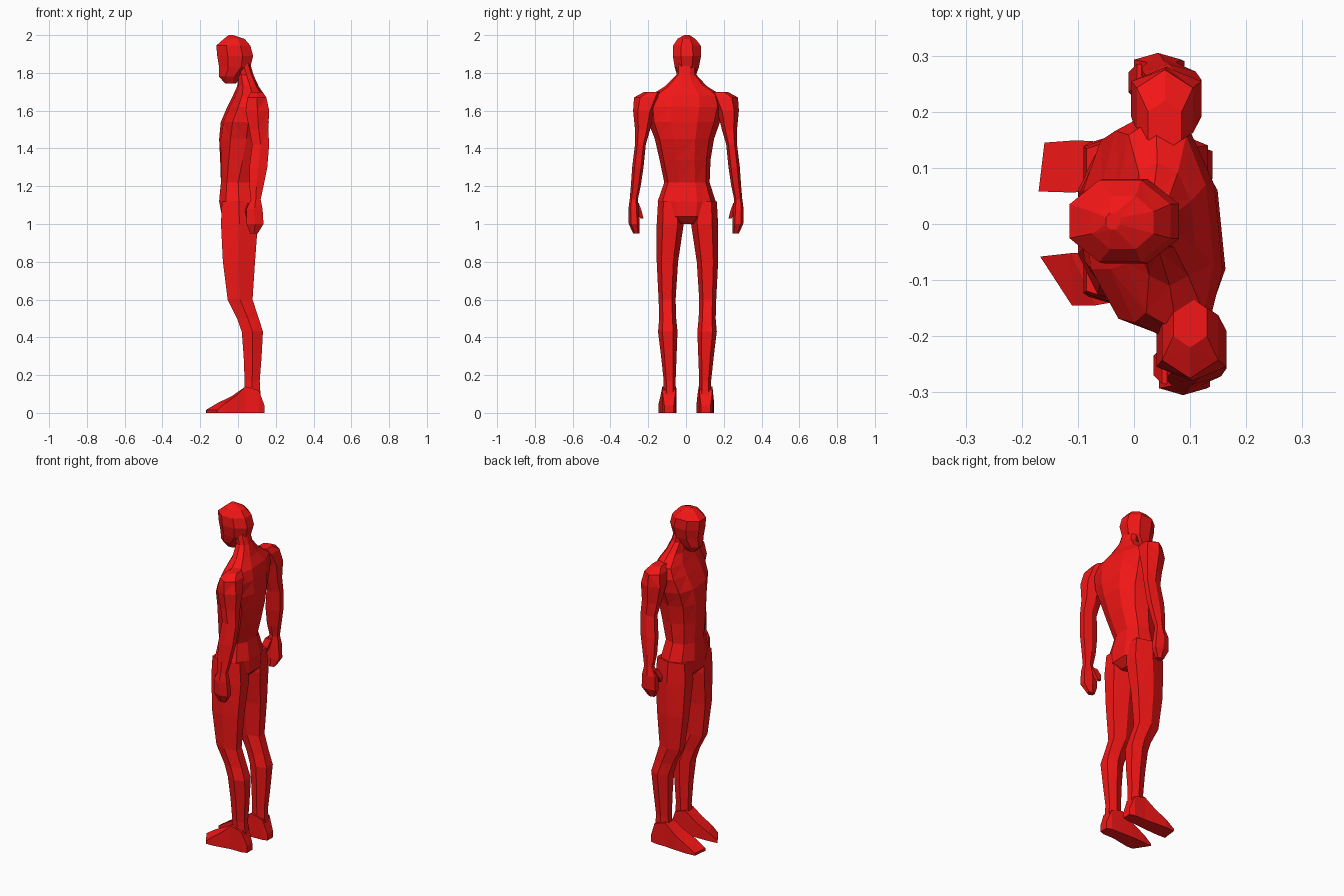
import bpy, bmesh, math

red = bpy.data.materials.new("red")
red.diffuse_color = (0.9, 0.008, 0.008, 1)


def unit_ring(n, power=0.85):
    """n-sided rounded polygon fitted exactly into -1..1 on both axes."""
    pts = []
    for i in range(n):
        a = 2 * math.pi * (i + 0.5) / n
        c, s = math.cos(a), math.sin(a)
        pts.append((math.copysign(abs(c) ** power, c), math.copysign(abs(s) ** power, s)))
    mx = max(p[0] for p in pts)
    my = max(p[1] for p in pts)
    return [(x / mx, y / my) for x, y in pts]


def loft(name, rings, n, place, power=0.85):
    """Skin rings (t, a0, a1, b0, b1); place(t, a, b) gives the 3D point."""
    bm = bmesh.new()
    base = unit_ring(n, power)
    loops = []
    for t, a0, a1, b0, b1 in rings:
        loops.append([bm.verts.new(place(t, (a0 + a1) / 2 + u * (a1 - a0) / 2,
                                         (b0 + b1) / 2 + v * (b1 - b0) / 2)) for u, v in base])
    for lo, hi in zip(loops, loops[1:]):
        for i in range(n):
            j = (i + 1) % n
            bm.faces.new((lo[i], lo[j], hi[j], hi[i]))
    bm.faces.new(loops[0])
    bm.faces.new(loops[-1])
    bmesh.ops.triangulate(bm, faces=bm.faces[:])
    bmesh.ops.recalc_face_normals(bm, faces=bm.faces[:])
    me = bpy.data.meshes.new(name)
    bm.to_mesh(me)
    bm.free()
    me.materials.append(red)
    ob = bpy.data.objects.new(name, me)
    bpy.context.collection.objects.link(ob)
    return ob


# Torso and neck: z, x range, y range; the chest is turned slightly
torso = [
    (1.00, -0.05, 0.07, -0.05, 0.06),
    (1.04, -0.085, 0.11, -0.13, 0.135),
    (1.12, -0.10, 0.11, -0.15, 0.157),
    (1.22, -0.09, 0.09, -0.115, 0.125),
    (1.34, -0.092, 0.125, -0.14, 0.13),
    (1.45, -0.095, 0.15, -0.165, 0.148),
    (1.54, -0.085, 0.155, -0.20, 0.18),
    (1.62, -0.05, 0.15, -0.21, 0.20),
    (1.68, -0.02, 0.135, -0.19, 0.19),
    (1.73, 0.0, 0.105, -0.11, 0.11),
    (1.79, 0.0, 0.08, -0.05, 0.055),
    (1.86, -0.02, 0.06, -0.045, 0.05),
]


def twisted(z, x, y):
    k = 0.1 * min(1, max(0, (z - 1.2) / 0.25))
    return (x - k * y, y, z)


loft("torso", torso, 10, twisted)

# Head, nodding forward
head = [
    (1.745, -0.07, -0.01, -0.02, 0.03),
    (1.78, -0.10, 0.015, -0.045, 0.05),
    (1.83, -0.10, 0.065, -0.06, 0.068),
    (1.89, -0.11, 0.08, -0.07, 0.08),
    (1.945, -0.115, 0.065, -0.068, 0.078),
    (1.98, -0.075, 0.035, -0.045, 0.05),
    (2.00, -0.05, -0.025, -0.01, 0.02),
]
loft("head", head, 8, lambda z, x, y: (x, y, z), 1.0)

# Arm with hand: z, x range, y range, for the -y side
arm = [
    (1.70, 0.07, 0.13, -0.22, -0.13),
    (1.67, 0.05, 0.15, -0.275, -0.13),
    (1.60, 0.04, 0.165, -0.28, -0.165),
    (1.50, 0.06, 0.16, -0.27, -0.19),
    (1.42, 0.075, 0.165, -0.27, -0.213),
    (1.30, 0.06, 0.155, -0.285, -0.225),
    (1.20, 0.06, 0.135, -0.292, -0.24),
    (1.13, 0.068, 0.12, -0.298, -0.255),
    (1.08, 0.045, 0.13, -0.305, -0.25),
    (1.00, 0.045, 0.135, -0.303, -0.245),
    (0.95, 0.065, 0.105, -0.28, -0.245),
]
thumb = [
    (1.11, 0.05, 0.09, -0.285, -0.25),
    (1.07, 0.035, 0.08, -0.27, -0.235),
    (1.03, 0.045, 0.065, -0.24, -0.225),
]
# Leg down to the ankle
leg = [
    (1.12, -0.085, 0.095, -0.148, -0.02),
    (1.00, -0.09, 0.105, -0.155, -0.012),
    (0.80, -0.08, 0.09, -0.155, -0.042),
    (0.60, -0.055, 0.077, -0.145, -0.055),
    (0.50, -0.005, 0.11, -0.142, -0.052),
    (0.43, 0.02, 0.132, -0.148, -0.045),
    (0.30, 0.03, 0.125, -0.132, -0.05),
    (0.17, 0.035, 0.115, -0.118, -0.055),
    (0.08, 0.03, 0.12, -0.118, -0.055),
]
# Foot from heel to toe: x, y range, z range
foot = [
    (0.14, -0.115, -0.065, 0.0, 0.04),
    (0.11, -0.125, -0.055, 0.0, 0.12),
    (0.04, -0.125, -0.052, 0.0, 0.14),
    (-0.02, -0.135, -0.05, 0.0, 0.09),
    (-0.09, -0.145, -0.052, 0.0, 0.05),
    (-0.14, -0.145, -0.058, 0.0, 0.015),
]

# side: -1 is the -y limb, +1 the +y limb; small offsets break the symmetry
for label, side, arm_dx, leg_dy, skew, toe_dx in (
        ("right", -1, 0.0, 0.0, 0.65, 0.0),
        ("left", 1, -0.045, 0.015, 0.12, -0.025)):

    def arm_place(z, x, y):
        return (x + arm_dx, -side * y, z)

    def leg_place(z, x, y):
        return (x, side * (-y + leg_dy), z)

    def foot_place(x, y, z):
        t = max(0, (0.04 - x) / 0.18)
        return (x + t * (toe_dx - skew * (y + 0.1)), side * (-y + leg_dy * (1 - t)), z)

    loft(label + "_arm", arm, 6, arm_place)
    loft(label + "_thumb", thumb, 4, arm_place)
    loft(label + "_leg", leg, 6, leg_place)
    loft(label + "_foot", foot, 4, foot_place)
